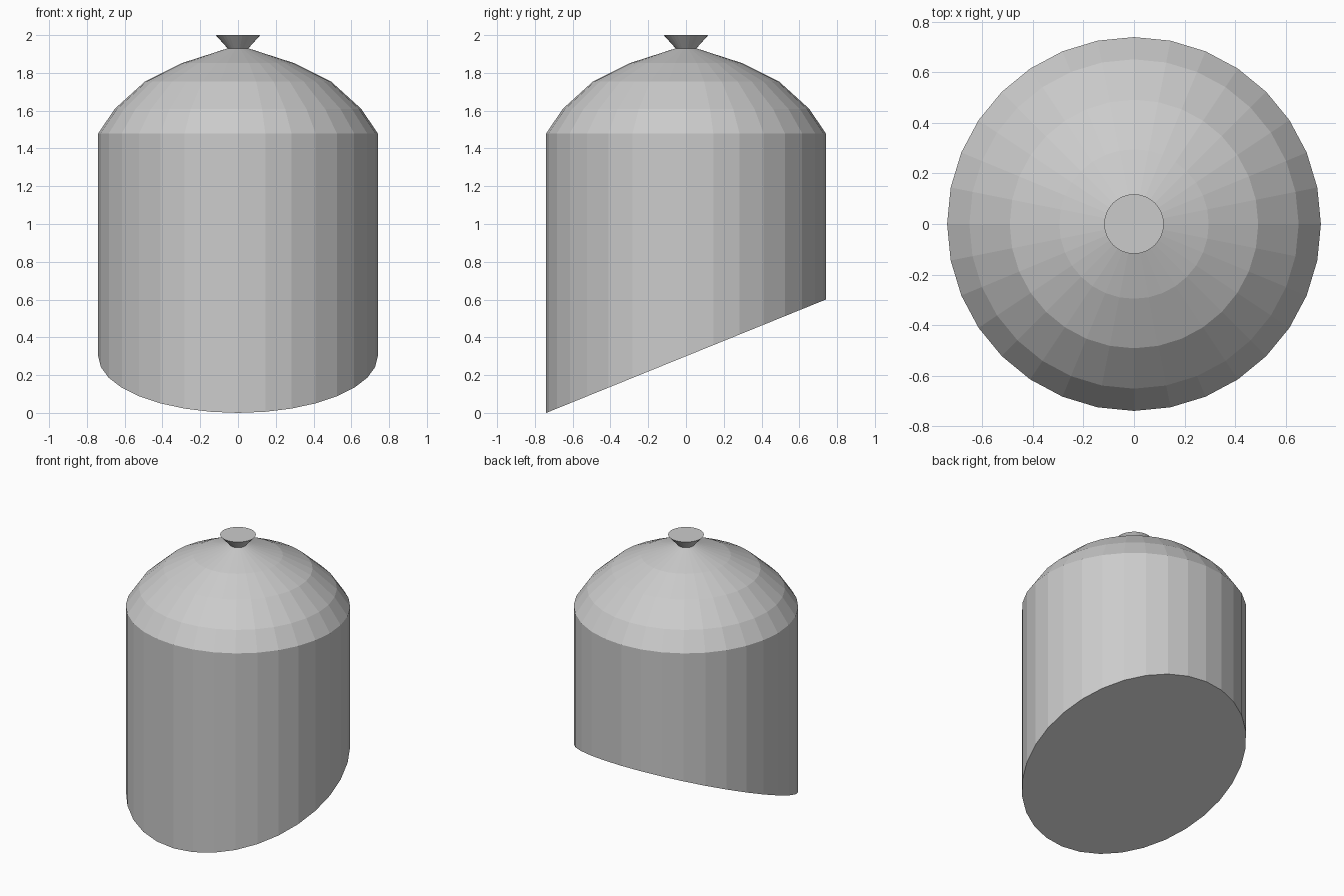
import bpy, bmesh, math

if "Cube" in bpy.data.objects:
    bpy.data.objects.remove(bpy.data.objects["Cube"])

SIDES = 32
R = 0.74


def lathe(name, profile, base_slope=0.0):
    """Revolve (radius, z) points; base_slope tilts the lowest ring along y."""
    bm = bmesh.new()
    rings = []
    for i, (r, z) in enumerate(profile):
        ring = []
        for k in range(SIDES):
            a = 2 * math.pi * k / SIDES
            y = r * math.sin(a)
            tilt = base_slope * y if i == 0 else 0
            ring.append(bm.verts.new((r * math.cos(a), y, z + tilt)))
        rings.append(ring)
    for lo, hi in zip(rings, rings[1:]):
        for k in range(SIDES):
            n = (k + 1) % SIDES
            bm.faces.new((lo[k], lo[n], hi[n], hi[k]))
    bm.faces.new(rings[0][::-1])
    bm.faces.new(rings[-1])
    mesh = bpy.data.meshes.new(name)
    bm.to_mesh(mesh)
    bm.free()
    obj = bpy.data.objects.new(name, mesh)
    bpy.context.collection.objects.link(obj)
    return obj


# Slant-based cylinder, faceted dome and flared finial as one closed shell
lathe("domed_turret", [
    (R, 0.30),
    (R, 1.48),
    (0.652, 1.61),
    (0.492, 1.755),
    (0.296, 1.852),
    (0.055, 1.93),
    (0.118, 2.0),
], base_slope=0.30 / R)
